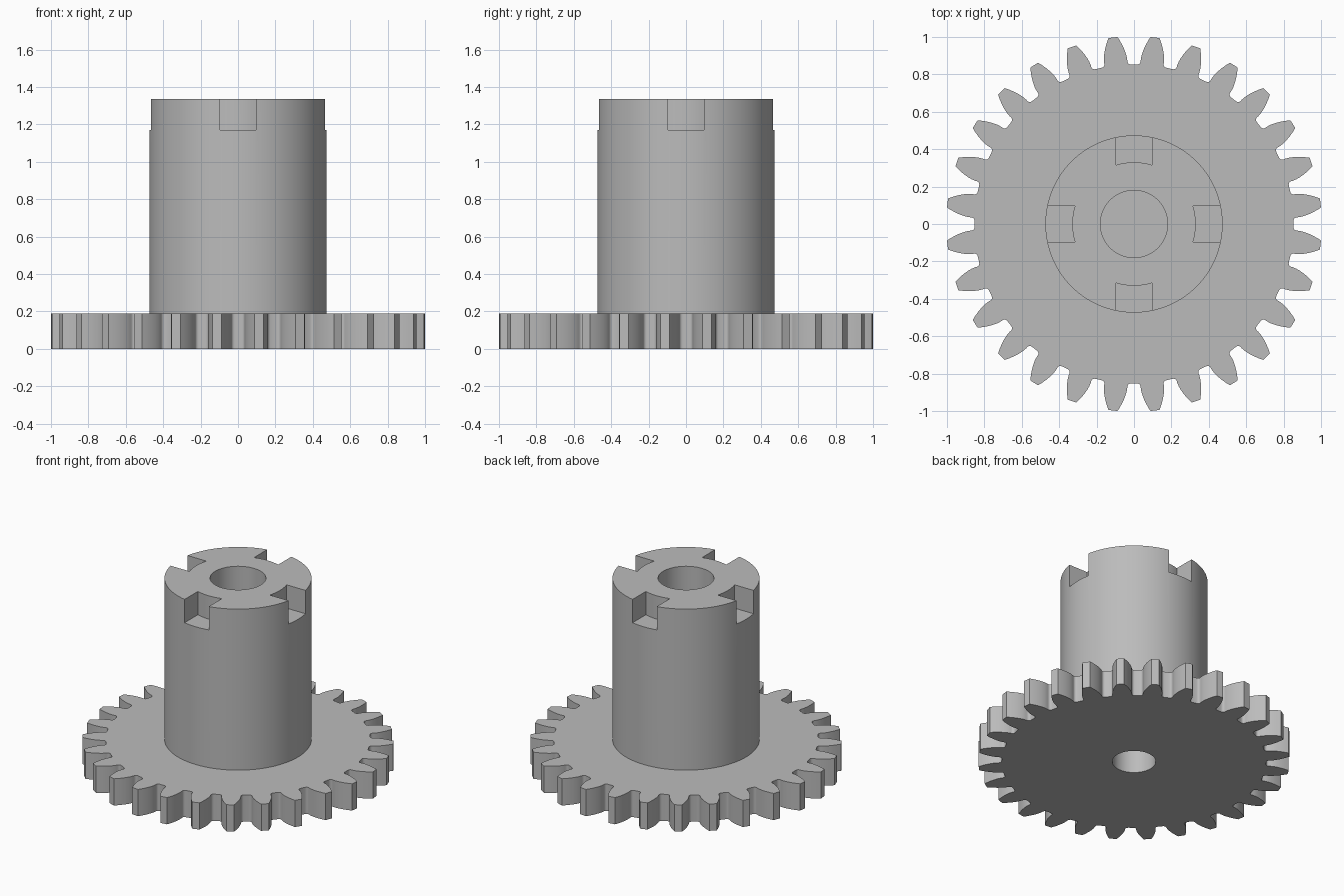
import bpy, bmesh, math

cube = bpy.data.objects.get("Cube")
if cube:
    bpy.data.objects.remove(cube, do_unlink=True)

TEETH = 28
GEAR_TOP, HUB_TOP, SLOT_FLOOR = 0.19, 1.336, 1.17
HUB_R, BORE_R, SHAFT_R = 0.474, 0.18, 0.14
TIP_R = 1.0035

# One plain grey for the whole part
grey = bpy.data.materials.new("plain_grey")
grey.use_nodes = True
grey.diffuse_color = (0.5, 0.5, 0.5, 1)
grey.node_tree.nodes["Principled BSDF"].inputs["Base Color"].default_value = grey.diffuse_color


def polar(r, a):
    return r * math.cos(a), r * math.sin(a)


def circle(r, n=96):
    return [polar(r, math.tau * i / n) for i in range(n)]


def prism(name, outline, z0, z1):
    """Extrude a flat counter-clockwise outline from z0 to z1."""
    bm = bmesh.new()
    base = bm.faces.new([bm.verts.new((x, y, z0)) for x, y in outline])
    side = bmesh.ops.extrude_face_region(bm, geom=[base])["geom"]
    top = [v for v in side if isinstance(v, bmesh.types.BMVert)]
    bmesh.ops.translate(bm, verts=top, vec=(0, 0, z1 - z0))
    bmesh.ops.recalc_face_normals(bm, faces=bm.faces)
    mesh = bpy.data.meshes.new(name)
    bm.to_mesh(mesh)
    bm.free()
    mesh.materials.append(grey)
    obj = bpy.data.objects.new(name, mesh)
    bpy.context.collection.objects.link(obj)
    return obj


def activate(obj):
    bpy.ops.object.select_all(action='DESELECT')
    obj.select_set(True)
    bpy.context.view_layer.objects.active = obj


def cut(obj, cutter):
    cutter.hide_render = True
    mod = obj.modifiers.new("cut", 'BOOLEAN')
    mod.operation = 'DIFFERENCE'
    mod.solver = 'EXACT'
    mod.object = cutter
    activate(obj)
    bpy.ops.object.modifier_apply(modifier=mod.name)
    bpy.data.objects.remove(cutter, do_unlink=True)


def gear_outline():
    """Involute teeth with rounded roots."""
    module = 2 * TIP_R / (TEETH + 2)
    pitch_r = module * TEETH / 2
    root_r = pitch_r - 1.25 * module
    pressure = math.radians(20)
    base_r = pitch_r * math.cos(pressure)

    def inv(a):
        return math.tan(a) - a

    def half_angle(r):
        return math.pi / (2 * TEETH) + inv(pressure) - inv(math.acos(base_r / r))

    flank = []
    fillet, foot = 0.018, half_angle(base_r)
    for i in range(5):
        t = math.pi / 2 * i / 4
        flank.append((root_r + fillet * (1 - math.cos(t)),
                      foot + fillet / root_r * (1 - math.sin(t))))
    for i in range(7):
        r = base_r + (TIP_R - base_r) * i / 6
        flank.append((r, half_angle(r)))

    points = []
    for k in range(TEETH):
        mid = math.tau * (k + 0.5) / TEETH
        points += [polar(r, mid - a) for r, a in flank]
        points += [polar(r, mid + a) for r, a in reversed(flank)]
    return points


def slot_outline(turn, half_width=0.095, inner_r=0.33, outer=0.6):
    """Radial slot whose inner wall follows a circle."""
    reach = math.asin(half_width / inner_r)
    pts = [polar(inner_r, reach * (1 - i / 4)) for i in range(9)]
    pts += [(outer, -half_width), (outer, half_width)]
    c, s = math.cos(turn), math.sin(turn)
    return [(x * c - y * s, x * s + y * c) for x, y in pts]


# Toothed disc with the shaft hole
gear = prism("gear_disc", gear_outline(), 0, GEAR_TOP)
cut(gear, prism("shaft_cutter", circle(SHAFT_R), -0.1, GEAR_TOP + 0.1))

# Hub with a blind bore at each end
hub = prism("hub", circle(HUB_R), GEAR_TOP, HUB_TOP)
cut(hub, prism("shaft_cutter", circle(SHAFT_R), 0, 0.5))
cut(hub, prism("bore_cutter", circle(BORE_R), 0.7, HUB_TOP + 0.1))

# Four drive slots in the top of the hub
for quarter in range(4):
    cut(hub, prism("slot_cutter", slot_outline(quarter * math.pi / 2), SLOT_FLOOR, HUB_TOP + 0.1))

for part in (gear, hub):
    activate(part)
    bpy.ops.object.shade_smooth_by_angle(angle=math.radians(25))
